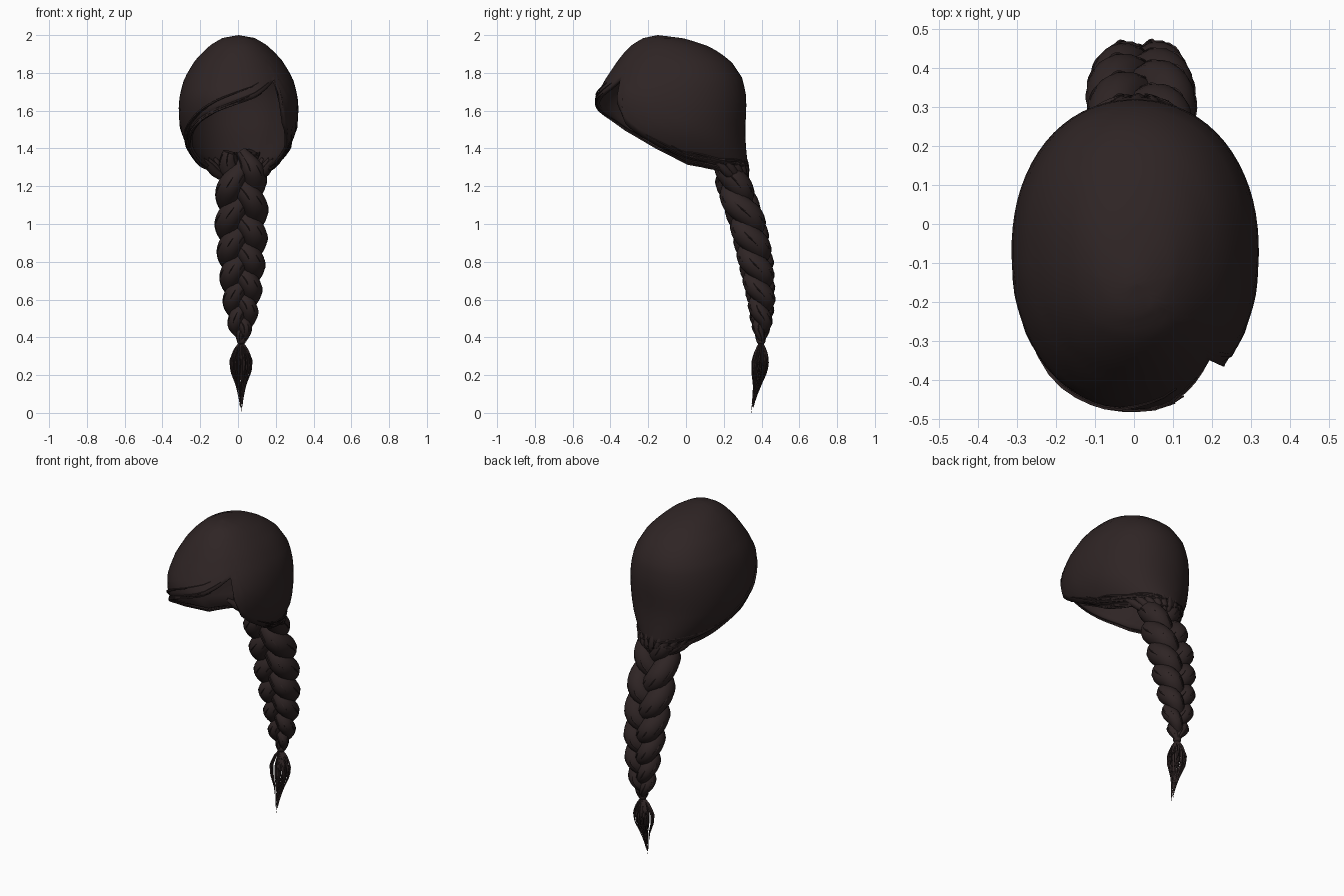
import bpy, bmesh, math, random
from mathutils import Vector

if "Cube" in bpy.data.objects:
    bpy.data.objects.remove(bpy.data.objects["Cube"])

random.seed(4)
hair = bpy.data.materials.new("dark brown hair")
hair.diffuse_color = (0.028, 0.018, 0.018, 1)
hair.use_nodes = True
hair.node_tree.nodes["Principled BSDF"].inputs["Base Color"].default_value = hair.diffuse_color


def lerp(table, k):
    """Piecewise linear lookup in rows whose first column rises."""
    if k <= table[0][0]:
        return table[0][1:]
    for a, b in zip(table, table[1:]):
        if k <= b[0]:
            f = (k - a[0]) / (b[0] - a[0])
            return [p + (q - p) * f for p, q in zip(a[1:], b[1:])]
    return table[-1][1:]


def finish(name, bm, angle=60):
    bmesh.ops.recalc_face_normals(bm, faces=bm.faces)
    me = bpy.data.meshes.new(name)
    bm.to_mesh(me)
    bm.free()
    me.materials.append(hair)
    ob = bpy.data.objects.new(name, me)
    bpy.context.collection.objects.link(ob)
    bpy.ops.object.select_all(action='DESELECT')
    ob.select_set(True)
    bpy.context.view_layer.objects.active = ob
    bpy.ops.object.shade_smooth_by_angle(angle=math.radians(angle))
    return ob


def tube(bm, pts, radii, sides, ref):
    """Sweep a round section along pts."""
    rings = []
    for i, p in enumerate(pts):
        tan = (pts[min(i + 1, len(pts) - 1)] - pts[max(i - 1, 0)]).normalized()
        u = tan.cross(ref).normalized()
        v = u.cross(tan)
        rings.append([bm.verts.new(p + radii[i] * (u * math.cos(a) + v * math.sin(a)))
                      for a in (2 * math.pi * k / sides for k in range(sides))])
    for a, b in zip(rings, rings[1:]):
        for k in range(sides):
            n = (k + 1) % sides
            bm.faces.new((a[k], a[n], b[n], b[k]))
    bm.faces.new(rings[0])
    bm.faces.new(rings[-1])


# Head slices: height, front y, back y, half width
SLICES = [(1.27, -0.25, 0.33, 0.17), (1.33, -0.31, 0.325, 0.215), (1.4, -0.37, 0.318, 0.27),
          (1.5, -0.44, 0.312, 0.31), (1.6, -0.475, 0.32, 0.318), (1.68, -0.475, 0.318, 0.312),
          (1.77, -0.425, 0.30, 0.288), (1.86, -0.365, 0.24, 0.235), (1.91, -0.325, 0.175, 0.19),
          (1.95, -0.285, 0.10, 0.145), (1.985, -0.225, -0.02, 0.085), (2.0, -0.15, -0.15, 0.0)]
# Hairline: angle from the front (positive to the right), height
EDGE = [(-180, 1.27), (-150, 1.28), (-120, 1.295), (-90, 1.33), (-70, 1.41), (-55, 1.48),
        (-38, 1.55), (-20, 1.60), (0, 1.64), (15, 1.67), (30, 1.72), (40, 1.765),
        (45, 1.64), (50, 1.53), (58, 1.47), (70, 1.41), (90, 1.33), (120, 1.295),
        (150, 1.28), (180, 1.27)]


def head(deg, z, out=0.0):
    yf, yb, hw = lerp(SLICES, z)
    t = math.radians(deg)
    s, c = math.sin(t), math.cos(t)
    k = (abs(s) ** 2.15 + abs(c) ** 2.15) ** (-1 / 2.15)
    return Vector((0.003 + (hw + out) * s * k,
                   (yf + yb) / 2 - ((yb - yf) / 2 + out) * c * k, z))


# Hair cap with side parting and open face
bm = bmesh.new()
COLS, ROWS = 72, 18
apex = bm.verts.new((0.003, -0.15, 2.0))
cols = []
for i in range(COLS):
    deg = -180 + 360 * i / COLS
    ze = lerp(EDGE, deg)[0]
    cols.append([bm.verts.new(head(deg, 2 - (2 - ze) * (j / ROWS) ** 1.7))
                 for j in range(1, ROWS + 1)])
for i in range(COLS):
    a, b = cols[i], cols[(i + 1) % COLS]
    bm.faces.new((apex, a[0], b[0]))
    for j in range(ROWS - 1):
        bm.faces.new((a[j], a[j + 1], b[j + 1], b[j]))
cap = finish("hair_cap", bm)
mod = cap.modifiers.new("thickness", 'SOLIDIFY')
mod.thickness = 0.02
mod.offset = -1

# Thin locks running along the hairline to the nape
bm = bmesh.new()
for d0, d1 in ((36, -172), (52, 172)):
    for n in range(9):
        start = d0 + (d1 - d0) * random.uniform(0, 0.35)
        lift = random.uniform(-0.012, 0.06)
        pts, rad = [], []
        for i in range(29):
            f = i / 28
            deg = start + (d1 - start) * f
            z = lerp(EDGE, deg)[0] + lift + 0.006 * math.sin(9 * f + n)
            pts.append(head(deg, z, 0.001 + 0.004 * math.sin(5 * f + n)))
            rad.append(0.002 + 0.006 * math.sin(math.pi * f))
        tube(bm, pts, rad, 5, Vector((0, 0, 1)))
finish("hairline_locks", bm)

# Braid guide: height, centre y, half swing, half depth, strand radius
BRAID = [(0.38, 0.397, 0.008, 0.006, 0.014), (0.46, 0.40, 0.034, 0.018, 0.036),
         (0.6, 0.398, 0.050, 0.026, 0.050), (0.8, 0.370, 0.062, 0.034, 0.062),
         (1.0, 0.328, 0.073, 0.034, 0.066), (1.2, 0.255, 0.070, 0.034, 0.064),
         (1.3, 0.235, 0.065, 0.030, 0.058), (1.38, 0.235, 0.070, 0.02, 0.035)]


def braid_point(s, offset):
    z = 1.38 - s
    yc, swing, depth, r = lerp(BRAID, z)
    ph = 2 * math.pi * (s / (0.56 - 0.13 * s) + offset)
    return Vector((0.018 + swing * math.sin(ph), yc - depth * math.sin(2 * ph), z)), r, ph


for n in range(3):
    bm = bmesh.new()
    pts, rad = [], []
    for i in range(81):
        p, r, ph = braid_point(i / 80, n / 3)
        pts.append(p)
        rad.append(r * (0.9 + 0.16 * math.sin(ph) ** 2))
    tube(bm, pts, rad, 14, Vector((0, 1, 0)))
    # fine strands lying on the lock
    for k in range(7):
        a = 2 * math.pi * k / 7
        line = [p + Vector((math.cos(a), math.sin(a), 0)) * r * 0.99 for p, r in zip(pts, rad)]
        tube(bm, line, [0.004] * 81, 4, Vector((0, 1, 0)))
    finish("braid_strand_%d" % (n + 1), bm)

# Gathered hair between the nape and the braid
bm = bmesh.new()
for k in range(11):
    f = k / 10 * 2 - 1
    a = head(180 - 62 * f, 1.36 - 0.02 * abs(f), -0.015)
    b = Vector((0.018 + 0.08 * f, 0.275 + 0.03 * (1 - f * f), 1.23))
    mid = (a + b) / 2 + Vector((0, 0.006, -0.012))
    tube(bm, [a, (a + mid) / 2, mid, (mid + b) / 2, b],
         [0.012, 0.022, 0.024, 0.02, 0.01], 8, Vector((0, 1, 0.2)))
finish("nape_gather", bm)

# Hair tie
bm = bmesh.new()
tube(bm, [Vector((0.018, 0.397, z)) for z in (0.405, 0.395, 0.375, 0.365)],
     [0.016, 0.023, 0.023, 0.016], 12, Vector((0, 1, 0)))
finish("hair_tie", bm)

# Loose tail of fine strands below the tie: fall, spread, centre y
TAIL = [(0, 0.008, 0.397), (0.12, 0.6, 0.395), (0.27, 1.0, 0.390), (0.42, 0.93, 0.386),
        (0.62, 0.45, 0.375), (0.8, 0.2, 0.36), (1, 0.06, 0.346)]
bm = bmesh.new()
for n in range(75):
    a = random.uniform(0, 2 * math.pi)
    w = math.sqrt(random.uniform(0.1, 1))
    length = 0.38 if n == 0 else 0.38 * random.uniform(0.5, 0.93)
    pts, rad = [], []
    for i in range(13):
        f = i / 12
        fall = f * length / 0.38
        spread, yc = lerp(TAIL, fall)
        pts.append(Vector((0.016 + 0.062 * w * spread * math.cos(a),
                           yc + 0.048 * w * spread * math.sin(a), 0.38 * (1 - fall))))
        rad.append(0.0055 * (1 - 0.85 * f))
    tube(bm, pts, rad, 4, Vector((0, 1, 0)))
finish("tail_tuft", bm)
